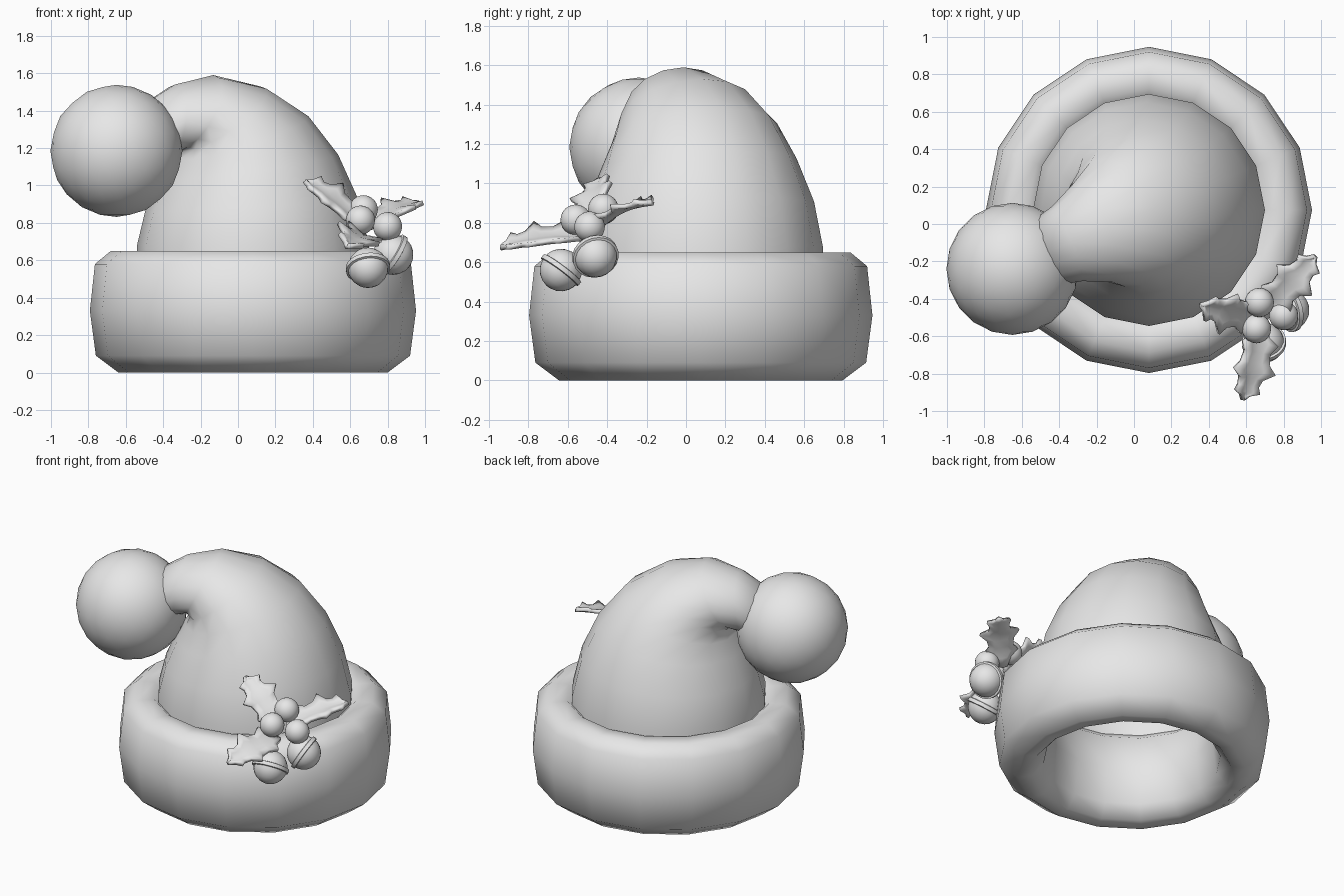
import bpy, bmesh, math
from mathutils import Vector

if "Cube" in bpy.data.objects:
    bpy.data.objects.remove(bpy.data.objects["Cube"])

grey = bpy.data.materials.new("soft_grey")
grey.use_nodes = True
grey.diffuse_color = (0.8, 0.8, 0.8, 1)
grey.node_tree.nodes["Principled BSDF"].inputs["Base Color"].default_value = (0.8, 0.8, 0.8, 1)

SIDES = 16
CENTRE = Vector((0.08, 0.075, 0))


def finish(name, bm, sharp=180):
    """Turn a bmesh into a smooth-shaded object."""
    bmesh.ops.recalc_face_normals(bm, faces=bm.faces)
    mesh = bpy.data.meshes.new(name)
    bm.to_mesh(mesh)
    bm.free()
    mesh.materials.append(grey)
    for p in mesh.polygons:
        p.use_smooth = True
    if sharp < 180:
        mesh.set_sharp_from_angle(angle=math.radians(sharp))
    obj = bpy.data.objects.new(name, mesh)
    bpy.context.collection.objects.link(obj)
    return obj


def loft(bm, rings, loop=False):
    """Bridge successive closed rings of points with quads."""
    rows = [[bm.verts.new(p) for p in ring] for ring in rings]
    pairs = list(zip(rows, rows[1:])) + ([(rows[-1], rows[0])] if loop else [])
    for a, b in pairs:
        for i in range(len(a)):
            j = (i + 1) % len(a)
            bm.faces.new((a[i], a[j], b[j], b[i]))
    return rows


def circle(r, z, n=SIDES):
    return [Vector((r * math.cos(math.tau * i / n), r * math.sin(math.tau * i / n), z))
            for i in range(n)]


def ball(name, centre, r, detail):
    bm = bmesh.new()
    bmesh.ops.create_icosphere(bm, subdivisions=detail, radius=r)
    bmesh.ops.translate(bm, verts=bm.verts, vec=centre)
    return finish(name, bm)


# Thick rolled brim
brim = [(0.72, 0), (0.63, 0.01), (0.56, 0.09), (0.53, 0.33), (0.56, 0.57),
        (0.65, 0.65), (0.76, 0.65), (0.845, 0.58), (0.872, 0.33), (0.84, 0.09)]
bm = bmesh.new()
loft(bm, [[p + CENTRE for p in circle(r, z)] for r, z in brim], loop=True)
finish("brim", bm)

# Hat body bending over: back point, inner point and half width of each ring
lean = math.radians(202.5)
fwd = Vector((math.cos(lean), math.sin(lean), 0))
side = Vector((-fwd.y, fwd.x, 0))
up = Vector((0, 0, 1))
body = [((-0.62, 0.5), (0.62, 0.5), 0.62), ((-0.62, 0.68), (0.62, 0.68), 0.62),
        ((-0.56, 0.93), (0.575, 0.86), 0.58), ((-0.45, 1.17), (0.50, 1.03), 0.50),
        ((-0.28, 1.38), (0.44, 1.13), 0.43), ((-0.04, 1.53), (0.41, 1.18), 0.36),
        ((0.23, 1.59), (0.43, 1.19), 0.28), ((0.45, 1.54), (0.50, 1.15), 0.215),
        ((0.62, 1.44), (0.62, 1.10), 0.18)]
rings = []
for back, inner, w in body:
    a = fwd * back[0] + up * back[1]
    b = fwd * inner[0] + up * inner[1]
    mid, arm = (a + b) / 2 + CENTRE, (b - a) / 2
    rings.append([mid + arm * math.cos(math.tau * i / SIDES)
                  + side * w * math.sin(math.tau * i / SIDES) for i in range(SIDES)])
bm = bmesh.new()
rows = loft(bm, rings)
bm.faces.new(rows[-1])
finish("hat_body", bm)

# Pompom and berries
ball("pompom", (-0.65, -0.24, 1.185), 0.353, 3)
for i, c in enumerate([(0.67, -0.42, 0.87), (0.80, -0.49, 0.78), (0.655, -0.56, 0.815)]):
    ball(f"berry_{i + 1}", c, 0.078, 3)


# Jingle bells with a raised band round the middle
def bell(name, centre, axis, r=0.108):
    top = [(r * math.sin(t), r * math.cos(t))
           for t in [math.radians(d) for d in (8, 25, 42, 59, 72, 82)]]
    band = [(r * 1.1, 0.012), (r * 1.1, -0.012)]
    profile = top + band + [(x, -z) for x, z in reversed(top)]
    turn = Vector(axis).to_track_quat('Z', 'Y')
    bm = bmesh.new()
    rows = loft(bm, [[turn @ p + Vector(centre) for p in circle(x, z, 20)] for x, z in profile])
    bm.faces.new(rows[0])
    bm.faces.new(rows[-1])
    finish(name, bm, 40)


bell("bell_front", (0.695, -0.635, 0.56), (0.1, -0.6, -0.8))
bell("bell_side", (0.83, -0.46, 0.63), (0.8, 0.2, -0.5))

# Holly leaves: position along the leaf, half width, edge lift
outline = [(0, 0.025, 0), (0.16, 0.055, 0), (0.24, 0.105, 0.02), (0.36, 0.075, 0),
           (0.50, 0.085, 0), (0.60, 0.125, 0.02), (0.70, 0.07, 0), (0.80, 0.06, 0),
           (0.88, 0.075, 0.015), (0.93, 0.03, 0), (1, 0.006, 0)]


def leaf(name, base, tip, normal):
    base, along = Vector(base), Vector(tip) - Vector(base)
    across = along.cross(Vector(normal)).normalized()
    out = across.cross(along).normalized()
    bm = bmesh.new()
    rows = []
    for t, w, lift in outline:
        mid = base + along * t + out * 0.03 * math.sin(math.pi * t)
        rows.append([bm.verts.new(mid + across * w * k + out * (lift + 0.012) * abs(k))
                     for k in (-1, -0.5, 0, 0.5, 1)])
    for a, b in zip(rows, rows[1:]):
        for i in range(4):
            bm.faces.new((a[i], a[i + 1], b[i + 1], b[i]))
    obj = finish(name, bm, 50)
    mod = obj.modifiers.new("thickness", 'SOLIDIFY')
    mod.thickness = 0.025
    mod.offset = 0


leaf("leaf_left", (0.66, -0.48, 0.77), (0.355, -0.43, 1.02), (0.45, -0.55, 0.7))
leaf("leaf_back", (0.70, -0.45, 0.77), (0.97, -0.17, 0.90), (-0.2, -0.45, 0.85))
leaf("leaf_front", (0.68, -0.53, 0.72), (0.58, -0.94, 0.67), (0.45, -0.1, 0.9))
